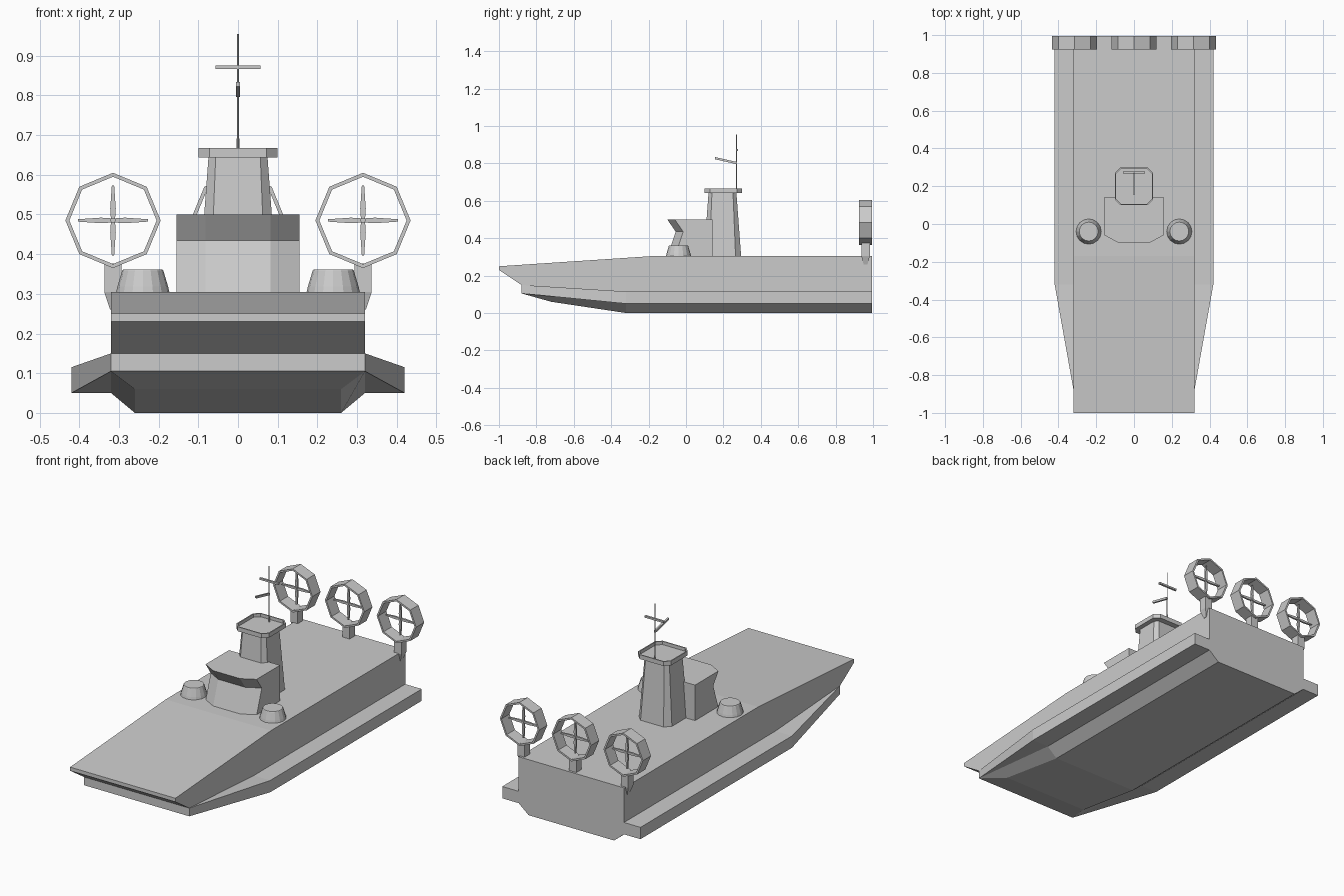
import bpy, bmesh
from math import sin, cos, pi
from mathutils import Vector

if "Cube" in bpy.data.objects:
    bpy.data.objects.remove(bpy.data.objects["Cube"])


def build(name, verts, faces):
    me = bpy.data.meshes.new(name)
    bm = bmesh.new()
    vs = [bm.verts.new(v) for v in verts]
    for f in faces:
        bm.faces.new([vs[i] for i in f])
    bmesh.ops.remove_doubles(bm, verts=bm.verts, dist=1e-5)
    bmesh.ops.recalc_face_normals(bm, faces=bm.faces)
    bm.to_mesh(me)
    bm.free()
    ob = bpy.data.objects.new(name, me)
    bpy.context.collection.objects.link(ob)
    return ob


def loft(name, rings, closed=False):
    """Skin a list of equal-length rings; cap the ends, or join last to first."""
    n, m = len(rings[0]), len(rings)
    faces = []
    for r in range(m if closed else m - 1):
        a, b = r * n, (r + 1) % m * n
        faces += [(a + i, a + (i + 1) % n, b + (i + 1) % n, b + i) for i in range(n)]
    if not closed:
        faces += [tuple(range(n)), tuple(range((m - 1) * n, m * n))]
    return build(name, [v for ring in rings for v in ring], faces)


def box(name, x, y, z):
    return loft(name, [[(x[0], y[0], h), (x[1], y[0], h), (x[1], y[1], h), (x[0], y[1], h)] for h in z])


def circle(cx, cy, z, r, n):
    return [(cx + r * cos(2 * pi * i / n), cy + r * sin(2 * pi * i / n), z) for i in range(n)]


def chamfered(cy, z, h, c):
    """Square ring of half width h with corners cut by c."""
    k = h - c
    pts = [(h, -k), (h, k), (k, h), (-k, h), (-h, k), (-h, -k), (-k, -h), (k, -h)]
    return [(x, cy + y, z) for x, y in pts]


def rod(name, p, q, r0, r1, n=6):
    p, q = Vector(p), Vector(q)
    rot = (q - p).to_track_quat('Z', 'Y')
    return loft(name, [[c + rot @ Vector(v) for v in circle(0, 0, 0, r, n)] for c, r in ((p, r0), (q, r1))])


# Upper hull: side profile extruded across the beam
profile = [(-1, .25), (-.17, .305), (.995, .305), (.995, .115), (-.32, .115), (-.88, .15), (-1, .23)]
loft("upper_hull", [[(x, y, z) for y, z in profile] for x in (-.32, .32)])

# Skirt: half sections (top edge, outer bottom, inner bottom, keel edge), mirrored
half = [[(.32, -.88, .15), (.32, -.88, .105), (.32, -.88, .105), (.26, -.72, .06)]]
half += [[(.42, y, .115), (.42, y, .05), (.32, y, .05), (.26, y, 0)] for y in (-.32, .995)]
verts = [p for s in half for p in s + [(-x, y, z) for x, y, z in reversed(s)]]
faces = [(0, 1, 6, 7), (2, 3, 4, 5), tuple(range(16, 24))]
for r in (0, 8):
    for i in range(8):
        j = (i + 1) % 8
        quad = (r + i, r + j, r + 8 + j, r + 8 + i)
        if r == 0 and i in (1, 5):   # pointed front ends
            quad = (2, 9, 10) if i == 1 else (5, 13, 14)
        if r == 0 and i == 1:
            faces.append((2, 9, 10))
        elif r == 0 and i == 5:
            faces.append((5, 13, 14))
        elif r == 0 and i == 0:
            faces.append((0, 2, 9, 8))
        elif r == 0 and i == 6:
            faces.append((5, 7, 15, 14))
        else:
            faces.append(quad)
faces[0] = (0, 2, 5, 7)
build("skirt", verts, faces)

# Cabin with a waisted front
plan = [(.155, -.06), (.155, .143), (-.155, .143), (-.155, -.06), (-.082, -.1), (.082, -.1)]
loft("cabin", [[(x, y + (d if y < 0 else 0), z) for x, y in plan]
               for z, d in ((.3, 0), (.435, .045), (.5, 0))])

# Tower and its tray-shaped top
loft("tower", [chamfered(.195, .3, .1, .03), chamfered(.195, .65, .074, .018)])
loft("tower_tray", [chamfered(.2, .643, .1, .028), chamfered(.2, .667, .1, .028),
                    chamfered(.2, .667, .094, .026), chamfered(.2, .649, .094, .026)])

# Mast, crossbar and forward boom
rod("mast_base", (0, .27, .645), (0, .27, .70), .004, .003)
rod("mast", (0, .27, .69), (0, .27, .955), .003, .002)
box("mast_crossbar", (-.057, .057), (.267, .278), (.866, .876))
loft("mast_boom", [[(x, y, z + d) for x, d in ((-.005, -.006), (.005, -.006), (.005, .006), (-.005, .006))]
                   for y, z in ((.155, .828), (.27, .802))])

# Deck turrets
for side, s in (("left", -1), ("right", 1)):
    loft("turret_" + side, [circle(s * .24, -.04, z, r, 16)
                            for z, r in ((.3, .068), (.318, .064), (.358, .052), (.361, .050))])

# Three stern fans: octagonal duct, crossed blades, hub and pylon
for side, cx in (("left", -.315), ("middle", 0), ("right", .315)):
    cz, y0, y1 = .485, .925, .995
    section = [(.12, y0), (.12, y1), (.11, y1), (.11, y0)]
    loft("fan_duct_" + side, [[(cx + r * cos(a), y, cz + r * sin(a)) for r, y in section]
                              for a in [i * pi / 4 for i in range(8)]], closed=True)
    for i in range(4):
        a = i * pi / 2
        u, v = Vector((cos(a), 0, sin(a))), Vector((-sin(a), 0, cos(a)))
        rings = []
        for d, w in ((0, .005), (.03, .007), (.088, .003)):
            c = Vector((cx, .96, cz)) + u * d
            t = Vector((0, .005, 0))
            rings.append([c - v * w - t, c + v * w - t, c + v * w + t, c - v * w + t])
        loft("fan_blade_%s_%d" % (side, i + 1), rings)
    rod("fan_hub_" + side, (cx, .95, cz), (cx, .97, cz), .007, .007, 8)
    loft("fan_pylon_" + side, [[(cx + x * w, .96 + y * d, z) for x, y in ((-1, -1), (1, -1), (1, 1), (-1, 1))]
                               for z, w, d in ((.26, .007, .01), (.305, .022, .023), (.376, .022, .023))])
